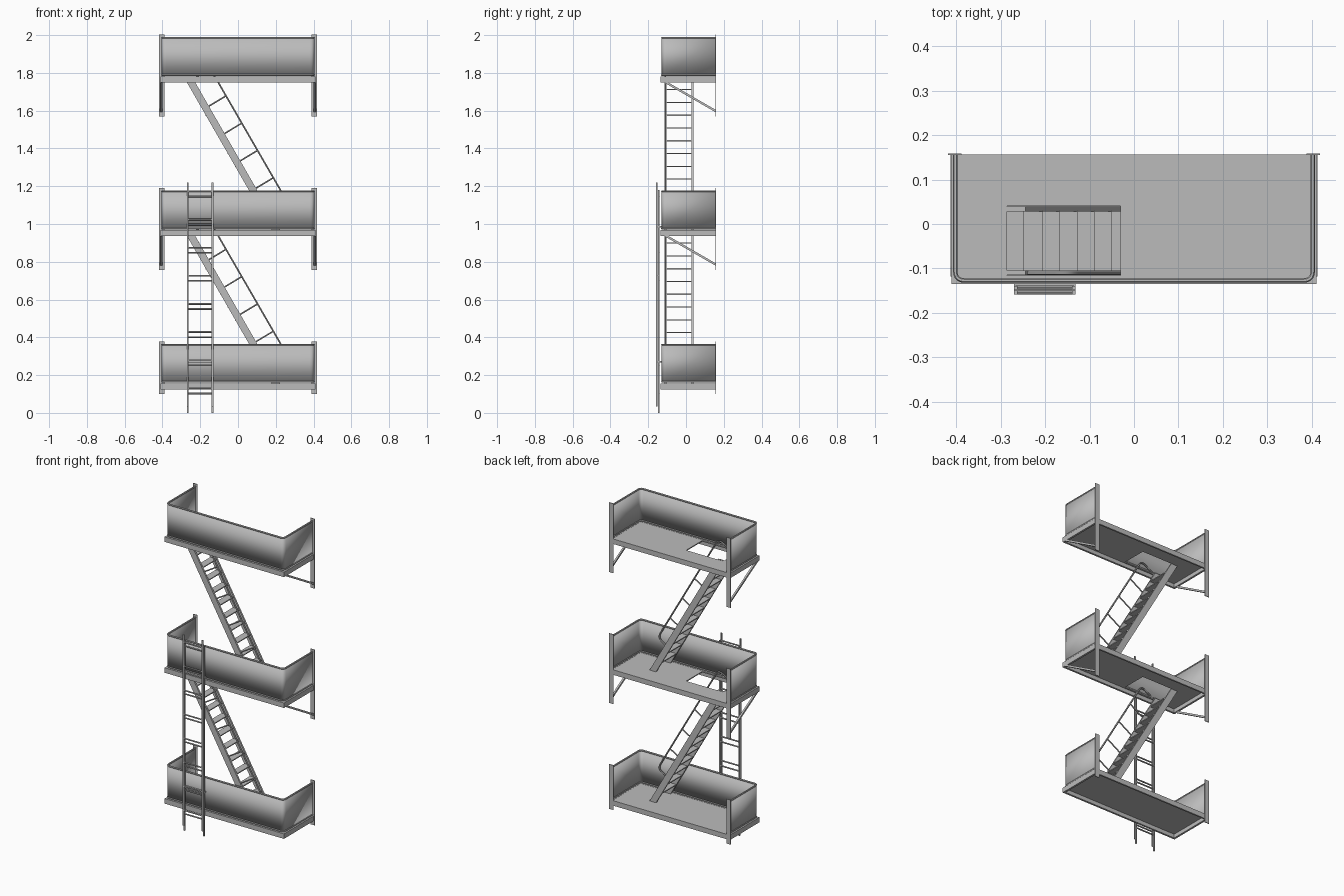
import bpy
import bmesh
import math
from mathutils import Vector

if "Cube" in bpy.data.objects:
    bpy.data.objects.remove(bpy.data.objects["Cube"], do_unlink=True)

steel = bpy.data.materials.new("grey_steel")
steel.use_nodes = True
GREY = (0.5, 0.5, 0.5, 1)
steel.diffuse_color = GREY
steel.node_tree.nodes["Principled BSDF"].inputs["Base Color"].default_value = GREY

SPACING = 0.8125
FLOORS = [0.155 + SPACING * i for i in range(3)]   # deck top heights
HALF_X, FRONT, BACK = 0.41, -0.135, 0.156
HOLE_X, HOLE_Y = (-0.285, -0.03), (-0.116, 0.041)
RUN = 0.575                                        # stair x travel per unit height


def finish(name, bm):
    bmesh.ops.recalc_face_normals(bm, faces=bm.faces)
    mesh = bpy.data.meshes.new(name)
    bm.to_mesh(mesh)
    bm.free()
    mesh.materials.append(steel)
    ob = bpy.data.objects.new(name, mesh)
    bpy.context.collection.objects.link(ob)
    return ob


def add_box(bm, x, y, z):
    verts = bmesh.ops.create_cube(bm, size=1)["verts"]
    for v in verts:
        v.co = [(a + b) / 2 + c * (b - a) for (a, b), c in zip((x, y, z), v.co)]


def add_prism(bm, outline, offset):
    """Extrude a closed outline along an offset."""
    face = bm.faces.new([bm.verts.new(p) for p in outline])
    new = bmesh.ops.extrude_face_region(bm, geom=[face])["geom"]
    bmesh.ops.translate(bm, vec=offset, verts=[g for g in new if isinstance(g, bmesh.types.BMVert)])


def add_rod(bm, a, b, radius, sides=8):
    a, b = Vector(a), Vector(b)
    verts = bmesh.ops.create_cone(bm, cap_ends=True, segments=sides, radius1=radius,
                                  radius2=radius, depth=(b - a).length)["verts"]
    turn = (b - a).to_track_quat("Z", "Y")
    for v in verts:
        v.co = turn @ v.co + (a + b) / 2


def round_path(points, radius, steps=5):
    """Replace inner corners of a path by smooth bends."""
    pts = [Vector(p) for p in points]
    out = [pts[0]]
    for before, corner, after in zip(pts, pts[1:], pts[2:]):
        a = corner + (before - corner).normalized() * radius
        b = corner + (after - corner).normalized() * radius
        for i in range(steps + 1):
            t = i / steps
            out.append(a.lerp(corner, t).lerp(corner.lerp(b, t), t))
    return out + [pts[-1]]


def tube(name, path, radius):
    curve = bpy.data.curves.new(name, "CURVE")
    curve.dimensions = "3D"
    curve.bevel_depth = radius
    curve.bevel_resolution = 1
    curve.use_fill_caps = True
    spline = curve.splines.new("POLY")
    spline.points.add(len(path) - 1)
    for point, co in zip(spline.points, path):
        point.co = (*co, 1)
    temp = bpy.data.objects.new(name + "_path", curve)
    bpy.context.collection.objects.link(temp)
    bpy.context.view_layer.update()
    mesh = bpy.data.meshes.new_from_object(temp.evaluated_get(bpy.context.evaluated_depsgraph_get()))
    bpy.data.objects.remove(temp, do_unlink=True)
    mesh.materials.clear()
    mesh.materials.append(steel)
    ob = bpy.data.objects.new(name, mesh)
    bpy.context.collection.objects.link(ob)
    smooth(ob)


def smooth(ob):
    bpy.ops.object.select_all(action="DESELECT")
    ob.select_set(True)
    bpy.context.view_layer.objects.active = ob
    bpy.ops.object.shade_smooth_by_angle(angle=math.radians(40))


def deck(level, top):
    # Floor plate, with a stair opening on upper levels
    bm = bmesh.new()
    xs = [-HALF_X + 0.01, *HOLE_X, HALF_X - 0.01]
    ys = [FRONT + 0.01, *HOLE_Y, BACK - 0.008]
    grid = [[bm.verts.new((x, y, top)) for y in ys] for x in xs]
    for i in range(3):
        for j in range(3):
            if level == 0 or (i, j) != (1, 1):
                bm.faces.new((grid[i][j], grid[i + 1][j], grid[i + 1][j + 1], grid[i][j + 1]))
    ob = finish(f"deck_plate_{level}", bm)
    mod = ob.modifiers.new("thickness", "SOLIDIFY")
    mod.thickness = 0.006
    # Edge beams
    bm = bmesh.new()
    z = (top - 0.03, top + 0.001)
    for s in (-1, 1):
        add_box(bm, sorted((s * HALF_X, s * (HALF_X - 0.012))), (FRONT, BACK), z)
    for y in ((FRONT, FRONT + 0.012), (BACK - 0.01, BACK)):
        add_box(bm, (-HALF_X + 0.012, HALF_X - 0.012), y, z)
    finish(f"deck_frame_{level}", bm)


def guard(level, top):
    # Wrap-around guard panel with rounded front corners
    x, y = HALF_X - 0.008, FRONT + 0.008
    path = round_path([(-x, BACK, 0), (-x, y, 0), (x, y, 0), (x, BACK, 0)], 0.022)
    bm = bmesh.new()
    low = [bm.verts.new(p + Vector((0, 0, top + 0.006))) for p in path]
    high = [bm.verts.new(p + Vector((0, 0, top + 0.208))) for p in path]
    for i in range(len(path) - 1):
        bm.faces.new((low[i], low[i + 1], high[i + 1], high[i]))
    ob = finish(f"guard_panel_{level}", bm)
    mod = ob.modifiers.new("thickness", "SOLIDIFY")
    mod.thickness = 0.004
    mod.offset = 0
    smooth(ob)
    for label, h in (("bottom", 0.009), ("top", 0.206)):
        tube(f"guard_{label}_rail_{level}", [p + Vector((0, 0, top + h)) for p in path], 0.005)


def wall_fixings(level, top):
    # Flat wall posts, plus diagonal braces on the upper levels
    bottom = top - (0.21 if level else 0.055)
    for side, s in (("right", -1), ("left", 1)):
        bm = bmesh.new()
        add_box(bm, sorted((s * 0.388, s * 0.418)), (BACK - 0.001, BACK + 0.003), (bottom, top + 0.222))
        finish(f"wall_post_{side}_{level}", bm)
        if level:
            bm = bmesh.new()
            z = top - 0.03
            x = 0.401 if s > 0 else -0.412
            add_prism(bm, [(x, -0.118, z), (x, -0.095, z), (x, BACK, z - 0.145), (x, BACK, z - 0.158)],
                      (0.011, 0, 0))
            finish(f"brace_{side}_{level}", bm)


def stair(level, top):
    x0, low = -0.288, top - SPACING
    x1 = x0 + SPACING * RUN
    # Sloping side stringers
    bm = bmesh.new()
    for y in (-0.115, 0.028):
        add_prism(bm, [(x0, y, top), (x0 + 0.044, y, top), (x1 + 0.044, y, low), (x1, y, low)], (0, 0.011, 0))
    finish(f"stair_stringers_{level}", bm)
    # Treads
    bm = bmesh.new()
    count = 12
    for i in range(1, count):
        h = SPACING * i / count
        x = x0 + h * RUN
        add_box(bm, (x, x + 0.044), (-0.105, 0.029), (top - h - 0.004, top - h + 0.002))
    finish(f"stair_treads_{level}", bm)
    # Handrail with rounded ends and inner struts
    feet = [Vector((-0.26 + 0.0835 * k, -0.11, top - 0.025 - 0.1445 * k)) for k in range(6)]
    lift = Vector((0.113, 0, 0.068))
    tube(f"stair_handrail_{level}",
         round_path([feet[0], feet[0] + lift, feet[-1] + lift, feet[-1]], 0.035), 0.005)
    bm = bmesh.new()
    for foot in feet[1:-1]:
        add_rod(bm, foot, foot + lift, 0.004)
    finish(f"stair_rail_struts_{level}", bm)


def ladder(name, y, bottom, top, first_rung):
    bm = bmesh.new()
    for x in (-0.266, -0.135):
        add_box(bm, (x - 0.004, x + 0.004), (y - 0.004, y + 0.004), (bottom, top))
    for k in range(8):
        z = first_rung + 0.149 * k
        add_rod(bm, (-0.266, y, z), (-0.135, y, z), 0.0045)
    finish(name, bm)


for level, top in enumerate(FLOORS):
    deck(level, top)
    guard(level, top)
    wall_fixings(level, top)
    if level:
        stair(level, top)

# Two-section drop ladder on the front
ladder("ladder_inner", -0.143, 0.0, 1.18, 0.103)
ladder("ladder_outer", -0.154, 0.035, 1.22, 0.13)

# Ladder guide brackets on the two lower decks
guides = bmesh.new()
for z in (0.27, 0.985):
    add_box(guides, (-0.27, -0.131), (-0.15, -0.126), (z - 0.004, z + 0.004))
finish("ladder_guides", guides)
